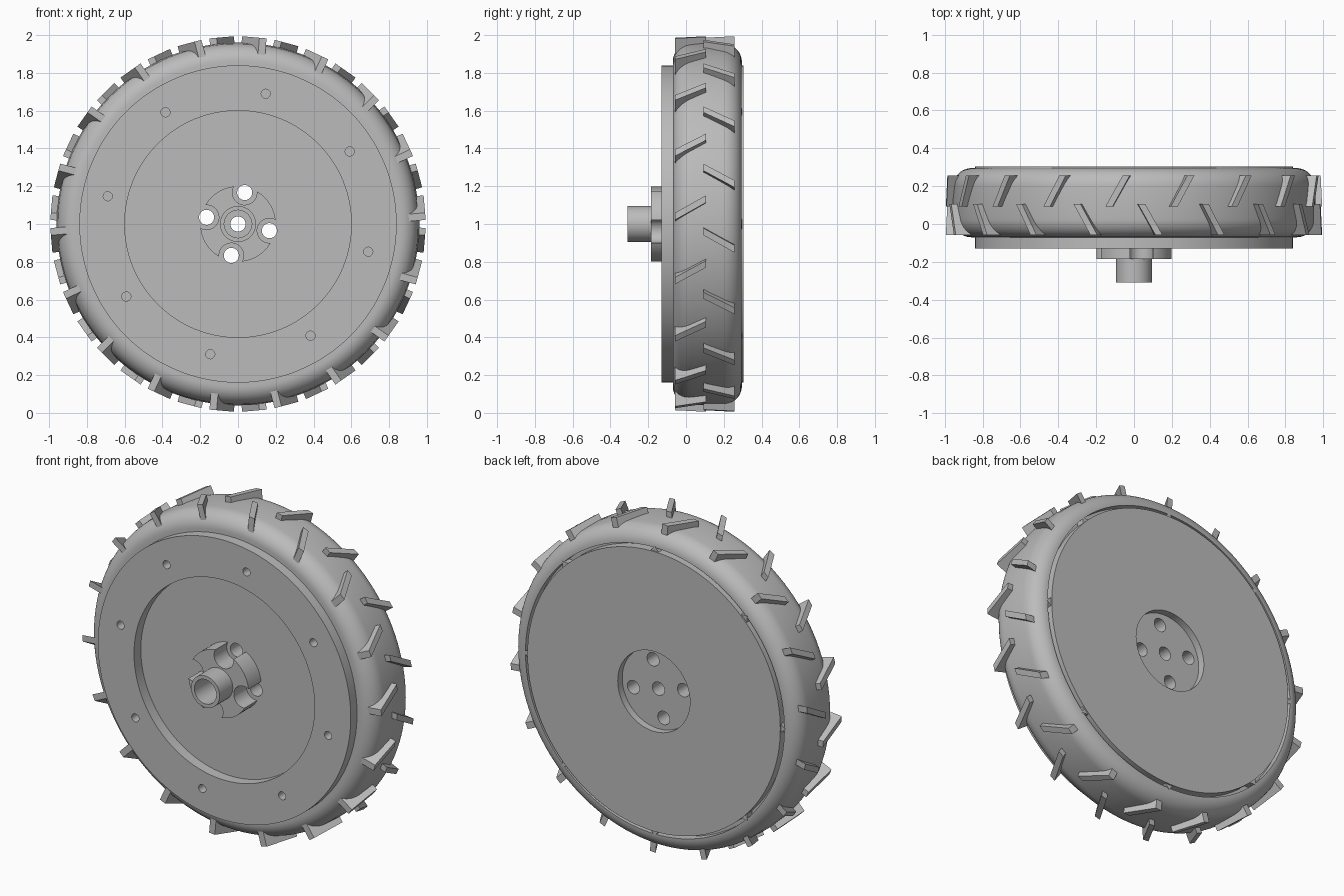
import bpy, bmesh, math
from mathutils import Matrix, Vector

if "Cube" in bpy.data.objects:
    bpy.data.objects.remove(bpy.data.objects["Cube"])

grey = bpy.data.materials.new("plain_grey")
grey.use_nodes = True
colour = (0.5, 0.5, 0.5, 1)
grey.diffuse_color = colour
grey.node_tree.nodes["Principled BSDF"].inputs["Base Color"].default_value = colour

AXLE = Vector((0, 0, 1))


def polar(radius, y, degrees, tangent=0):
    """Point around the axle: radius outward, tangent sideways."""
    a = math.radians(degrees)
    return AXLE + Vector((radius * math.cos(a) - tangent * math.sin(a), y,
                          radius * math.sin(a) + tangent * math.cos(a)))


def finish(name, bm):
    bmesh.ops.recalc_face_normals(bm, faces=bm.faces)
    mesh = bpy.data.meshes.new(name)
    bm.to_mesh(mesh)
    bm.free()
    mesh.materials.append(grey)
    obj = bpy.data.objects.new(name, mesh)
    bpy.context.collection.objects.link(obj)
    return obj


def lathe(name, profile, steps=128):
    """Spin a closed (radius, y) profile around the axle."""
    bm = bmesh.new()
    rings = [[bm.verts.new(polar(r, y, 360 * i / steps)) for r, y in profile]
             for i in range(steps)]
    n = len(profile)
    for i in range(steps):
        a, b = rings[i], rings[(i + 1) % steps]
        for j in range(n):
            k = (j + 1) % n
            bm.faces.new((a[j], a[k], b[k], b[j]))
    return finish(name, bm)


def drill(obj, radius, circle, angles, y0, y1):
    """Cut a circle of round holes along the axle direction."""
    bm = bmesh.new()
    for angle in angles:
        place = (Matrix.Translation(polar(circle, (y0 + y1) / 2, angle))
                 @ Matrix.Rotation(math.pi / 2, 4, 'X'))
        bmesh.ops.create_cone(bm, cap_ends=True, segments=40, radius1=radius,
                              radius2=radius, depth=y1 - y0, matrix=place)
    cutter = finish("hole_cutter", bm)
    cutter.hide_render = True
    mod = obj.modifiers.new("holes", 'BOOLEAN')
    mod.operation = 'DIFFERENCE'
    mod.solver = 'EXACT'
    mod.object = cutter
    bpy.context.view_layer.objects.active = obj
    bpy.ops.object.modifier_apply(modifier=mod.name)
    bpy.data.objects.remove(cutter)


def prisms(name, shapes):
    """Join several prisms, each given as a bottom loop and a top loop."""
    bm = bmesh.new()
    for low, high in shapes:
        a = [bm.verts.new(p) for p in low]
        b = [bm.verts.new(p) for p in high]
        bm.faces.new(a)
        bm.faces.new(b)
        for i in range(len(a)):
            k = (i + 1) % len(a)
            bm.faces.new((a[i], a[k], b[k], b[i]))
    return finish(name, bm)


# Wheel disc: front recess, back recess, bolt holes and rim holes
disc = lathe("wheel_disc", [(0.04, -0.065), (0.6, -0.065), (0.6, -0.13), (0.84, -0.13),
                            (0.84, 0.305), (0.24, 0.305), (0.24, 0.262), (0.04, 0.262)])
bolts = [78 + 90 * i for i in range(4)]
drill(disc, 0.04, 0.17, bolts, -0.2, 0.4)
drill(disc, 0.024, 0.705, [33 + 45 * i for i in range(8)], -0.2, -0.07)

# Hub: flange scooped out around the bolts, with a hollow shaft socket
hub = lathe("hub", [(0.073, -0.06), (0.2, -0.06), (0.2, -0.185),
                    (0.095, -0.185), (0.095, -0.31), (0.073, -0.31)], 64)
drill(hub, 0.065, 0.17, bolts, -0.25, 0.0)

# Tyre: rounded shoulders on a nearly flat tread, with a groove behind
MID, HALF = 0.1125, 0.1825
shoulder = []
for i in range(13):
    t = math.radians(90 * i / 12)
    shoulder.append((0.86 + 0.095 * math.sin(t), HALF - 0.1 + 0.1 * math.cos(t)))
front = [(r, MID - w) for r, w in shoulder]
back = [(r, MID + w) for r, w in reversed(shoulder)]
tyre = lathe("tyre", [(0.83, MID - HALF)] + front + [(0.96, MID)] + back
             + [(0.86, 0.25), (0.83, 0.25)])


# Tread lugs: two staggered rows of slanted bars
def lug(angle, y0, y1, slant, width=0.019):
    corners = [(y0, -slant - width), (y0, -slant + width),
               (y1, slant + width), (y1, slant - width)]
    return [[polar(r, y, angle, t) for y, t in corners] for r in (0.875, 0.992)]


steps = range(0, 360, 20)
front_lugs = prisms("front_tread_lugs", [lug(5 + a, -0.058, 0.105, 0.046) for a in steps])
back_lugs = prisms("back_tread_lugs", [lug(a - 5, 0.092, 0.257, -0.046) for a in steps])

# Small wedges holding the tyre in the back groove
wedge = [(0.83, -0.035), (0.83, 0.035), (0.868, 0)]
wedges = prisms("rim_wedges", [[[polar(r, y, a, t) for r, t in wedge] for y in (0.24, 0.297)]
                               for a in range(0, 360, 45)])

# Smooth the round surfaces, keep edges crisp
bpy.ops.object.select_all(action='DESELECT')
for obj in (disc, hub, tyre):
    obj.select_set(True)
bpy.context.view_layer.objects.active = disc
bpy.ops.object.shade_smooth_by_angle(angle=math.radians(30))
